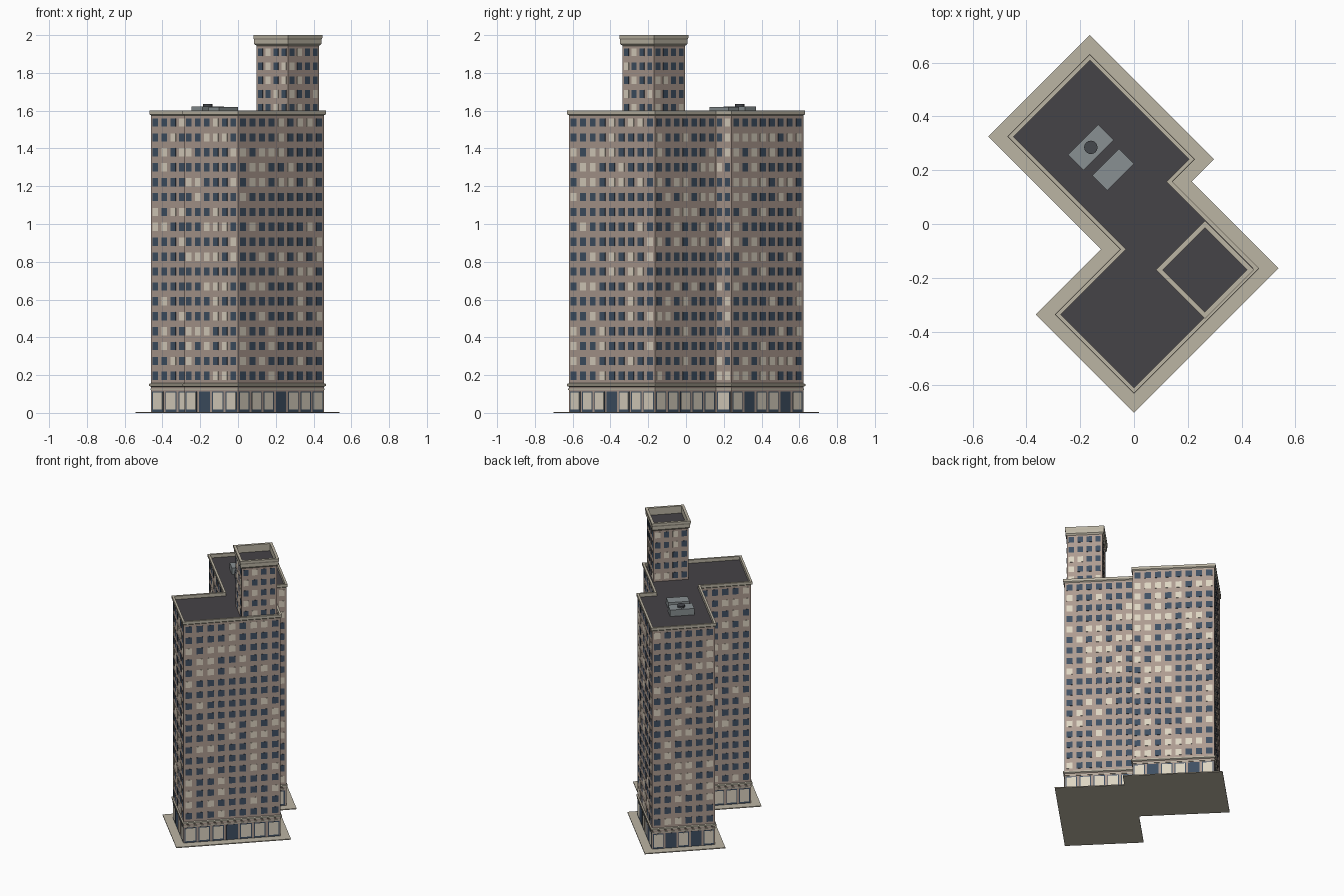
import bpy, bmesh, math, random
from mathutils import Vector, Matrix

if "Cube" in bpy.data.objects:
    bpy.data.objects.remove(bpy.data.objects["Cube"])

random.seed(4)
ROT = Matrix.Rotation(math.radians(45), 4, 'Z')   # plan is drawn square, then turned 45 degrees


def material(name, rgb):
    m = bpy.data.materials.new(name)
    m.diffuse_color = (*rgb, 1)
    m.use_nodes = True
    m.node_tree.nodes["Principled BSDF"].inputs["Base Color"].default_value = m.diffuse_color
    return m


BRICK = material("brick", (0.42, 0.33, 0.28))
STONE = material("stone", (0.50, 0.46, 0.37))
ROOF = material("roofing", (0.06, 0.056, 0.063))
DARK = material("dark_glass", (0.05, 0.08, 0.125))
LIT = material("lit_glass", (0.72, 0.66, 0.54))
METAL = material("metal", (0.25, 0.28, 0.29))
FAN = material("fan_dark", (0.06, 0.065, 0.075))


def finish(name, bm, mats):
    bmesh.ops.transform(bm, matrix=ROT, verts=bm.verts)
    me = bpy.data.meshes.new(name)
    bm.to_mesh(me)
    bm.free()
    for m in mats:
        me.materials.append(m)
    ob = bpy.data.objects.new(name, me)
    bpy.context.collection.objects.link(ob)
    return ob


def offset(pts, d):
    """Grow a counter-clockwise outline outward by d."""
    out = []
    for i, p in enumerate(pts):
        p, a, b = Vector(p), Vector(pts[i - 1]), Vector(pts[(i + 1) % len(pts)])
        e1, e2 = (p - a).normalized(), (b - p).normalized()
        n1, n2 = Vector((e1.y, -e1.x)), Vector((e2.y, -e2.x))
        out.append(p + (n1 + n2) * d)
    return out


def prism(name, pts, z0, z1, mat):
    bm = bmesh.new()
    lo = [bm.verts.new((p[0], p[1], z0)) for p in pts]
    hi = [bm.verts.new((p[0], p[1], z1)) for p in pts]
    bm.faces.new(lo[::-1])
    bm.faces.new(hi)
    for i in range(len(pts)):
        j = (i + 1) % len(pts)
        bm.faces.new((lo[i], lo[j], hi[j], hi[i]))
    return finish(name, bm, [mat])


def trim(name, pts, profile, mat):
    """Sweep a closed (offset, z) profile around the outline."""
    bm = bmesh.new()
    rings = [[bm.verts.new((p.x, p.y, z)) for p in offset(pts, d)] for d, z in profile]
    n = len(pts)
    for k in range(len(rings)):
        a, b = rings[k], rings[(k + 1) % len(rings)]
        for i in range(n):
            j = (i + 1) % n
            bm.faces.new((a[i], a[j], b[j], b[i]))
    bmesh.ops.recalc_face_normals(bm, faces=bm.faces)
    return finish(name, bm, [mat])


def panel(bm, c, e, n, w, z0, z1, depth, mi):
    """Thin raised pane on a wall, without a back."""
    def ring(d, s):
        return [bm.verts.new((*(c + e * x * (w / 2 - s) + n * d), z))
                for x, z in ((-1, z0 + s), (1, z0 + s), (1, z1 - s), (-1, z1 - s))]
    a, b = ring(0, 0), ring(depth, 0)
    faces = [bm.faces.new(b)]
    for i in range(4):
        j = (i + 1) % 4
        faces.append(bm.faces.new((a[i], a[j], b[j], b[i])))
    for f in faces:
        f.material_index = mi


def walls(pts):
    for i in range(len(pts)):
        a, b = Vector(pts[i]), Vector(pts[(i + 1) % len(pts)])
        e = (b - a).normalized()
        yield i, a, e, Vector((e.y, -e.x)), (b - a).length


def windows(name, pts, z0, pitch, rows, cols=None):
    bm = bmesh.new()
    for i, a, e, n, length in walls(pts):
        count = cols or max(1, round(length / 0.068))
        step = length / count
        for r in range(rows):
            zc = z0 + pitch * (r + 0.52)
            for k in range(count):
                panel(bm, a + e * step * (k + 0.5), e, n, step * 0.6,
                      zc - pitch * 0.28, zc + pitch * 0.28, 0.0015,
                      int(random.random() < 0.28))
    return finish(name, bm, [DARK, LIT])


def box_outline(u0, u1, v0, v1):
    return [(u0, v0), (u1, v0), (u1, v1), (u0, v1)]


# main outline: two overlapping blocks in unrotated plan
PLAN = [(.323, .018), (.323, .555), (-.095, .555), (-.095, -.038),
        (-.438, -.038), (-.438, -.438), (.205, -.438), (.205, .018)]
DOORS = {0: (1, 4), 1: (1, 3), 4: (1,), 5: (3,)}

# pavement and main block
prism("pavement", offset(PLAN, 0.058), 0, 0.006, STONE)
prism("main_block", PLAN, 0.006, 1.572, BRICK)
prism("main_roof", offset(PLAN, -0.006), 1.57, 1.576, ROOF)
trim("main_parapet", PLAN, [(0, 1.575), (.007, 1.581), (.007, 1.6), (-.008, 1.6), (-.008, 1.57), (0, 1.57)], STONE)
trim("base_cornice", PLAN, [(0, .138), (.008, .143), (.008, .153), (0, .157)], STONE)
trim("base_fillet", PLAN, [(0, .121), (.003, .121), (.003, .128), (0, .128)], STONE)
windows("main_windows", PLAN, 0.155, 1.42 / 18, 18)

# shop fronts and doors
bm = bmesh.new()
for i, a, e, n, length in walls(PLAN):
    count = max(1, round(length / 0.0915))
    step = length / count
    for k in range(count):
        door = k in DOORS.get(i, ())
        c = a + e * step * (k + 0.5)
        panel(bm, c, e, n, step * 0.84, 0.006, 0.114, 0.001, 0)
        if not door:
            panel(bm, c, e, n, step * 0.7, 0.018, 0.108, 0.002, 1)
finish("shop_fronts", bm, [DARK, LIT])

# upper tower
TOWER = box_outline(-.051, .183, -.424, -.19)
prism("tower_block", TOWER, 1.575, 1.945, BRICK)
prism("tower_roof", offset(TOWER, -0.004), 1.943, 1.949, ROOF)
trim("tower_parapet", TOWER, [(0, 1.943), (.009, 1.953), (.009, 1.975), (.012, 1.985), (.012, 2.0),
                              (-.006, 2.0), (-.006, 1.943)], STONE)
windows("tower_windows", TOWER, 1.575, 0.074, 5, 4)

# rooftop machinery
prism("roof_unit_large", box_outline(.008, .168, .274, .356), 1.575, 1.622, METAL)
prism("roof_unit_small", box_outline(.018, .159, .159, .237), 1.575, 1.62, METAL)
circle = [(.088 + .025 * math.cos(t * math.tau / 16), .315 + .025 * math.sin(t * math.tau / 16)) for t in range(16)]
prism("roof_fan", circle, 1.622, 1.636, FAN)
